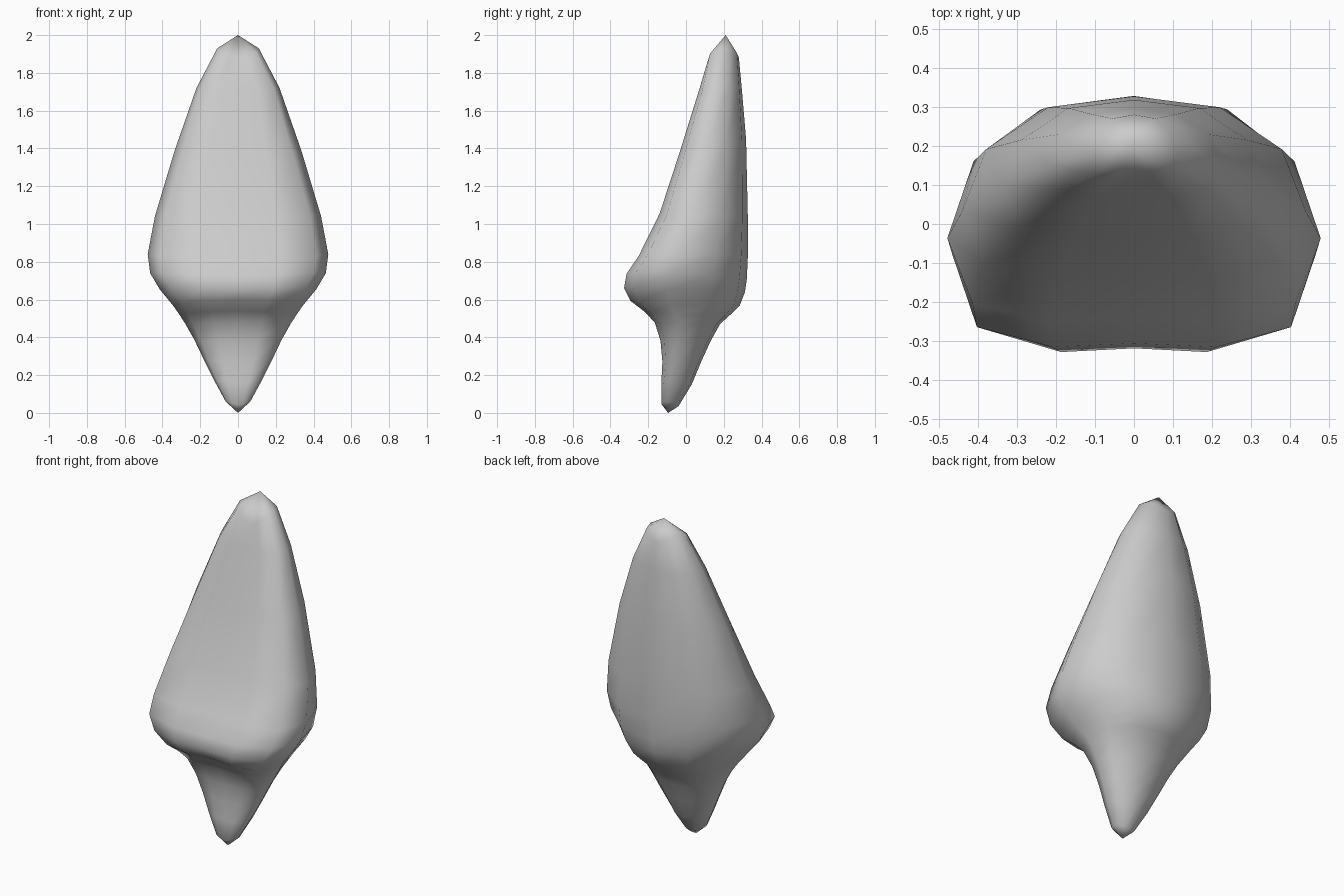
import bpy, bmesh

if "Cube" in bpy.data.objects:
    bpy.data.objects.remove(bpy.data.objects["Cube"])

# Half cross-section from front centre to back centre: (width factor, front-to-back fraction)
HALF = [(0, .015), (.45, 0), (.865, .08), (1, .37), (.86, .71), (.5, .94), (0, 1)]
SECTION = HALF + [(-x, t) for x, t in HALF[-2:0:-1]]

# Rings, bottom to top: half width, front y, front z, side z, back y, back z
RINGS = [
    (.065, -.13, .045, .06, -.04, .035),
    (.125, -.130, .16, .17, .03, .15),
    (.18, -.125, .27, .28, .08, .27),
    (.23, -.135, .38, .385, .13, .38),
    (.278, -.165, .48, .47, .18, .47),
    (.31, -.22, .54, .52, .235, .52),
    (.345, -.295, .60, .57, .285, .57),
    (.415, -.328, .66, .655, .312, .64),
    (.465, -.315, .73, .74, .322, .71),
    (.478, -.25, .83, .84, .328, .84),
    (.44, -.14, 1.06, 1.04, .327, 1.05),
    (.335, -.035, 1.38, 1.39, .318, 1.45),
    (.22, .07, 1.71, 1.72, .295, 1.72),
    (.11, .115, 1.84, 1.93, .28, 1.88),
]

bm = bmesh.new()


def make_ring(w, yf, zf, zs, yb, zb):
    verts = []
    for x, t in SECTION:
        # Ring height bends smoothly from front through the sides to the back
        z = zf + (zb - zf) * t + (zs - (zf + (zb - zf) * .37)) * abs(x) ** 1.5
        verts.append(bm.verts.new((w * x, yf + (yb - yf) * t, z)))
    return verts


# Loft the rings and close both ends to a point
loops = [make_ring(*r) for r in RINGS]
n = len(SECTION)
for a, b in zip(loops, loops[1:]):
    for i in range(n):
        j = (i + 1) % n
        bm.faces.new((a[i], a[j], b[j], b[i]))
for loop, tip in ((loops[0], (0, -.095, 0)), (loops[-1], (0, .21, 2))):
    v = bm.verts.new(tip)
    for i in range(n):
        bm.faces.new((loop[i], loop[(i + 1) % n], v))
bmesh.ops.recalc_face_normals(bm, faces=bm.faces)
for f in bm.faces:
    f.smooth = True

# Tooth-like spike
mesh = bpy.data.meshes.new("spike")
bm.to_mesh(mesh)
bm.free()
obj = bpy.data.objects.new("spike", mesh)
bpy.context.collection.objects.link(obj)
